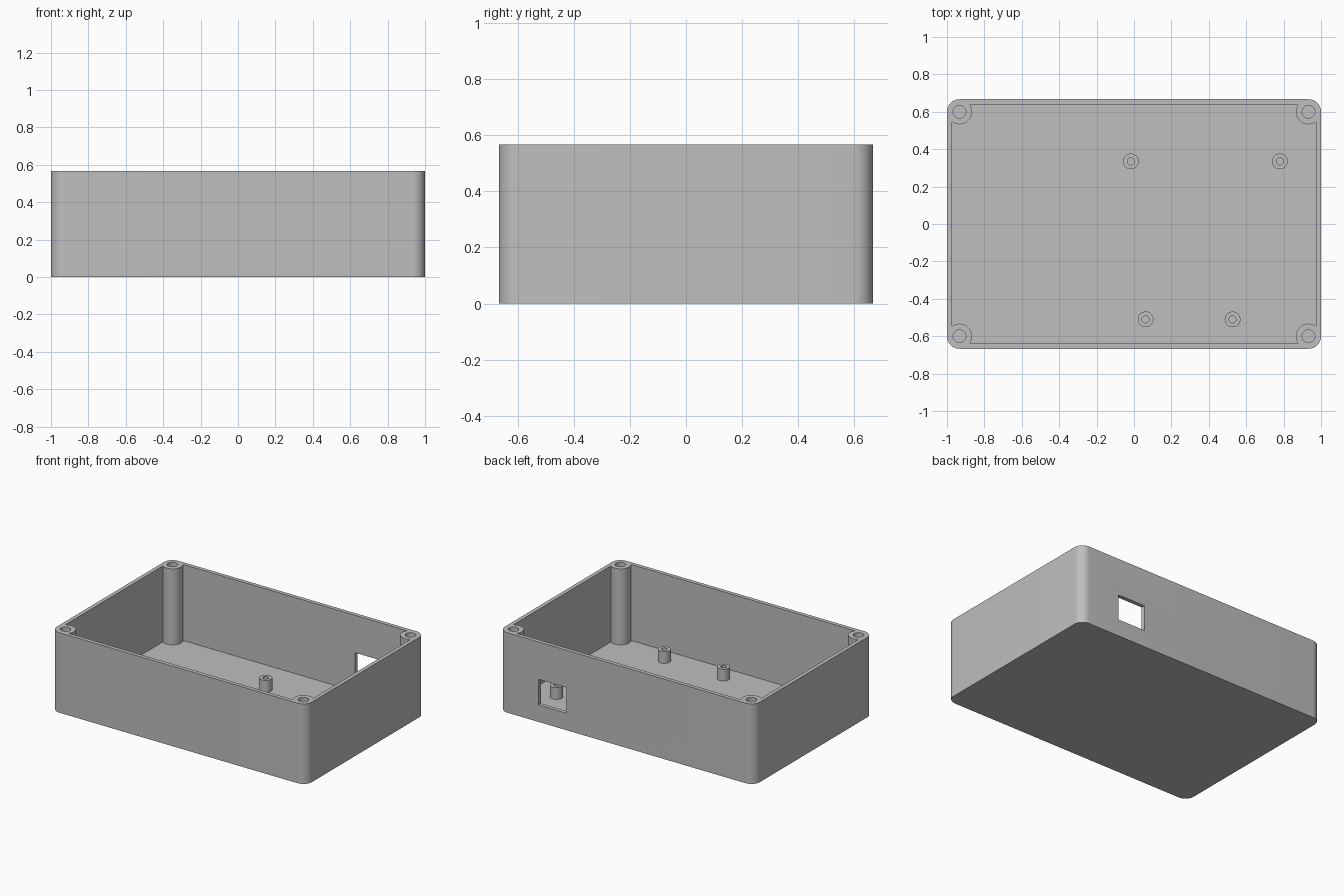
import bpy, bmesh, math
from math import cos, sin, radians

if "Cube" in bpy.data.objects:
    bpy.data.objects.remove(bpy.data.objects["Cube"])

HALF_X, HALF_Y, HEIGHT = 1.0, 0.667, 0.567
WALL = FLOOR = 0.028
POST_R, HOLE_R = 0.067, 0.034
POST_X, POST_Y = HALF_X - POST_R, HALF_Y - POST_R

grey = bpy.data.materials.new("plain_grey")
grey.use_nodes = True
grey.diffuse_color = (0.52, 0.52, 0.52, 1)
grey.node_tree.nodes["Principled BSDF"].inputs["Base Color"].default_value = grey.diffuse_color


def make_object(name, bm):
    bmesh.ops.recalc_face_normals(bm, faces=bm.faces)
    mesh = bpy.data.meshes.new(name)
    bm.to_mesh(mesh)
    bm.free()
    mesh.materials.append(grey)
    obj = bpy.data.objects.new(name, mesh)
    bpy.context.collection.objects.link(obj)
    return obj


def extrude_profile(bm, points, z0, z1):
    face = bm.faces.new([bm.verts.new((x, y, z0)) for x, y in points])
    new = bmesh.ops.extrude_face_region(bm, geom=[face])["geom"]
    verts = [v for v in new if isinstance(v, bmesh.types.BMVert)]
    bmesh.ops.translate(bm, verts=verts, vec=(0, 0, z1 - z0))


def arc(cx, cy, r, start, end, steps):
    angles = [start + (end - start) * i / steps for i in range(steps + 1)]
    return [(cx + r * cos(a), cy + r * sin(a)) for a in angles]


def circle(cx, cy, r, steps=40):
    return arc(cx, cy, r, 0, radians(360), steps)[:-1]


def four_corners(pts):
    # Mirror one corner into a closed counter-clockwise outline
    outline = []
    for sx, sy in ((1, 1), (-1, 1), (-1, -1), (1, -1)):
        corner = [(sx * x, sy * y) for x, y in pts]
        outline += corner if sx == sy else corner[::-1]
    return outline


def cut(target, cutter):
    cutter.hide_render = True
    mod = target.modifiers.new("cut", "BOOLEAN")
    mod.operation, mod.solver, mod.object = "DIFFERENCE", "EXACT", cutter
    bpy.context.view_layer.objects.active = target
    bpy.ops.object.modifier_apply(modifier=mod.name)
    bpy.data.objects.remove(cutter)


def shade(obj):
    bpy.ops.object.select_all(action="DESELECT")
    obj.select_set(True)
    bpy.context.view_layer.objects.active = obj
    bpy.ops.object.shade_smooth_by_angle(angle=radians(30))


# Outer block with rounded upright corners
bm = bmesh.new()
extrude_profile(bm, four_corners(arc(POST_X, POST_Y, POST_R, 0, radians(90), 12)), 0, HEIGHT)
case = make_object("enclosure_body", bm)

# Cavity, whose outline wraps round the corner screw posts
gap = POST_R - WALL
reach = math.sqrt(POST_R ** 2 - gap ** 2)
first = math.atan2(-reach, gap)
last = math.atan2(gap, -reach) - radians(360)
bm = bmesh.new()
extrude_profile(bm, four_corners(arc(POST_X, POST_Y, POST_R, first, last, 24)), FLOOR, HEIGHT + 0.1)
cut(case, make_object("cavity_cutter", bm))

# Screw holes down the corner posts
bm = bmesh.new()
for sx in (-1, 1):
    for sy in (-1, 1):
        extrude_profile(bm, circle(sx * POST_X, sy * POST_Y, HOLE_R), FLOOR, HEIGHT + 0.1)
cut(case, make_object("screw_hole_cutter", bm))

# Connector window through the back wall
bm = bmesh.new()
left, right, back = 0.472, 0.69, HALF_Y
extrude_profile(bm, [(left, back - 0.1), (right, back - 0.1),
                     (right, back + 0.1), (left, back + 0.1)], 0.12, 0.302)
cut(case, make_object("window_cutter", bm))
shade(case)

# Hollow board standoffs on the floor
for i, (x, y) in enumerate([(-0.017, 0.335), (0.78, 0.335), (0.062, -0.51), (0.527, -0.51)]):
    bm = bmesh.new()
    rings = [[bm.verts.new((px, py, z)) for px, py in circle(x, y, r, 32)]
             for r, z in ((0.042, FLOOR), (0.042, 0.111), (0.019, 0.111), (0.019, FLOOR))]
    for low, high in zip(rings, rings[1:]):
        for k in range(32):
            n = (k + 1) % 32
            bm.faces.new((low[k], low[n], high[n], high[k]))
    standoff = make_object(f"board_standoff_{i + 1}", bm)
    shade(standoff)
